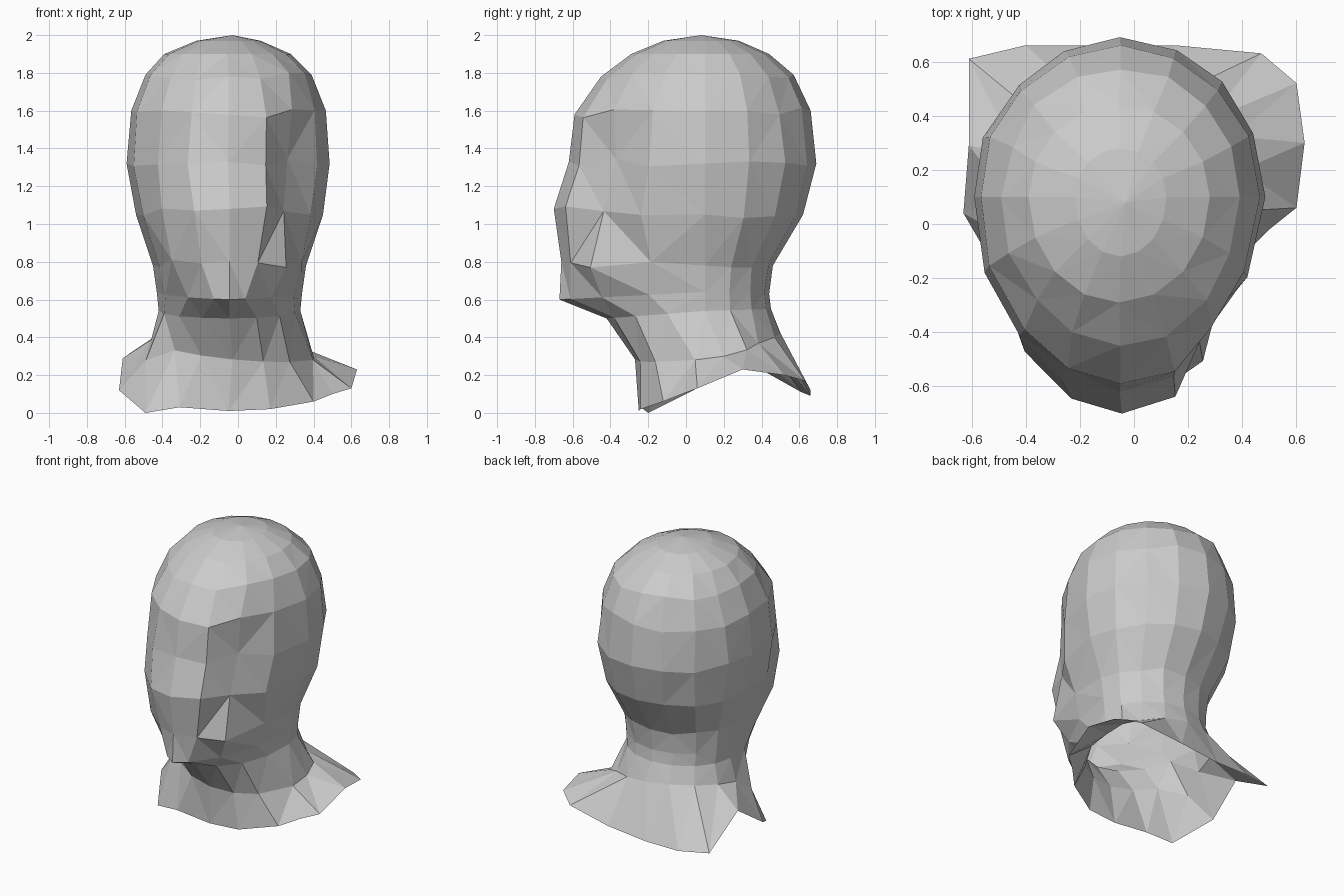
import bpy, bmesh, random
from math import sin, cos, pi

cube = bpy.data.objects.get("Cube")
if cube:
    bpy.data.objects.remove(cube, do_unlink=True)

SIDES = 16
MID_Y = 0.1
random.seed(4)


def make_material(name, value):
    mat = bpy.data.materials.new(name)
    mat.use_nodes = True
    colour = (value, value, value, 1)
    mat.diffuse_color = colour
    mat.node_tree.nodes["Principled BSDF"].inputs["Base Color"].default_value = colour
    return mat


def egg_ring(x0, x1, front, back, z_front, z_side, z_back, narrow=1.0):
    """Ring of two half ellipses, counted from the front towards +x, with tilting heights."""
    points = []
    for i in range(SIDES):
        angle = 2 * pi * i / SIDES
        across, along = sin(angle), -cos(angle)
        power = narrow if along < 0 else 1.0
        across = (1 if across > 0 else -1) * abs(across) ** power
        x = (x0 + x1) / 2 + across * (x1 - x0) / 2
        reach, z_end = (MID_Y - front, z_front) if along < 0 else (back - MID_Y, z_back)
        points.append([x, MID_Y + along * reach, z_side + (z_end - z_side) * abs(along)])
    return points


def roughen(ring, amount):
    """Slight hand-cut unevenness, leaving the outline points alone."""
    for i, p in enumerate(ring):
        if i % (SIDES // 4):
            p[0] += random.uniform(-amount, amount)
            p[1] += random.uniform(-amount, amount)
            p[2] += random.uniform(-amount, amount) * 2


def shift(ring, index, dx, dy, dz=0):
    for axis, step in enumerate((dx, dy, dz)):
        ring[index][axis] += step


# Open, uneven hem of the shoulder collar
hem = [
    (-.05, -.25, .01), (.17, -.24, .02), (.4, -.12, .06), (.5, -.02, .1),
    (.6, .06, .13), (.63, .3, .23), (.6, .52, .2), (.47, .63, .17),
    (.15, .66, .12), (-.15, .66, .09), (-.4, .66, .09), (-.61, .61, .11),
    (-.61, .29, .29), (-.63, .04, .12), (-.49, -.2, 0), (-.31, -.24, .03),
]

# Neck, with its base sloping down towards the left shoulder
neck_base = egg_ring(-.46, .4, -.27, .5, .28, .34, .42)
for p in neck_base:
    p[2] -= 0.1 * p[0]
shift(neck_base, 3, .03, .09)
shift(neck_base, 4, 0, .1)
shift(neck_base, 5, 0, .07)
shift(neck_base, 13, -.06, 0, -.08)
neck_top = egg_ring(-.42, .33, -.42, .45, .5, .54, .55)

# Jaw, tapering to a narrow chin
chin = egg_ring(-.43, .34, -.67, .44, .6, .64, .63, 1.6)
jaw = egg_ring(-.45, .36, -.66, .46, .8, .78, .78)

# Skull rings
nose = egg_ring(-.54, .45, -.7, .62, 1.08, 1.05, 1.05)
brow = egg_ring(-.59, .485, -.62, .69, 1.33, 1.32, 1.32)
forehead = egg_ring(-.565, .465, -.59, .66, 1.58, 1.6, 1.6)
upper_skull = egg_ring(-.49, .39, -.45, .57, 1.78, 1.79, 1.79)
crown = egg_ring(-.39, .28, -.29, .44, 1.9, 1.9, 1.9)
crown_cap = egg_ring(-.22, .12, -.12, .28, 1.97, 1.97, 1.97)

for ring in (jaw, nose, brow, forehead, upper_skull):
    roughen(ring, 0.01)

# Shallow left eye hollow, with the jaw corner standing out below it
for ring, amount in ((nose, 1), (brow, 1), (forehead, .4)):
    shift(ring, 2, -.07 * amount, .03 * amount)
    shift(ring, 3, -.03 * amount, -.03 * amount)
shift(jaw, 2, .02, -.06, -.02)
shift(jaw, 14, -.02, -.03)

rings = [hem, neck_base, neck_top, chin, jaw, nose, brow,
         forehead, upper_skull, crown, crown_cap]

# Loft the rings into one faceted shell, closed at the crown
bm = bmesh.new()
loops = [[bm.verts.new(p) for p in ring] for ring in rings]
for low, high in zip(loops, loops[1:]):
    for i in range(SIDES):
        j = (i + 1) % SIDES
        bm.faces.new((low[i], low[j], high[j], high[i]))
top = bm.verts.new((-.03, .08, 2))
last = loops[-1]
for i in range(SIDES):
    bm.faces.new((last[i], last[(i + 1) % SIDES], top))
bmesh.ops.triangulate(bm, faces=bm.faces[:], quad_method='BEAUTY')

mesh = bpy.data.meshes.new("head_bust")
bm.to_mesh(mesh)
bm.free()
mesh.materials.append(make_material("light_grey", 0.6))
bust = bpy.data.objects.new("head_bust", mesh)
bpy.context.scene.collection.objects.link(bust)
